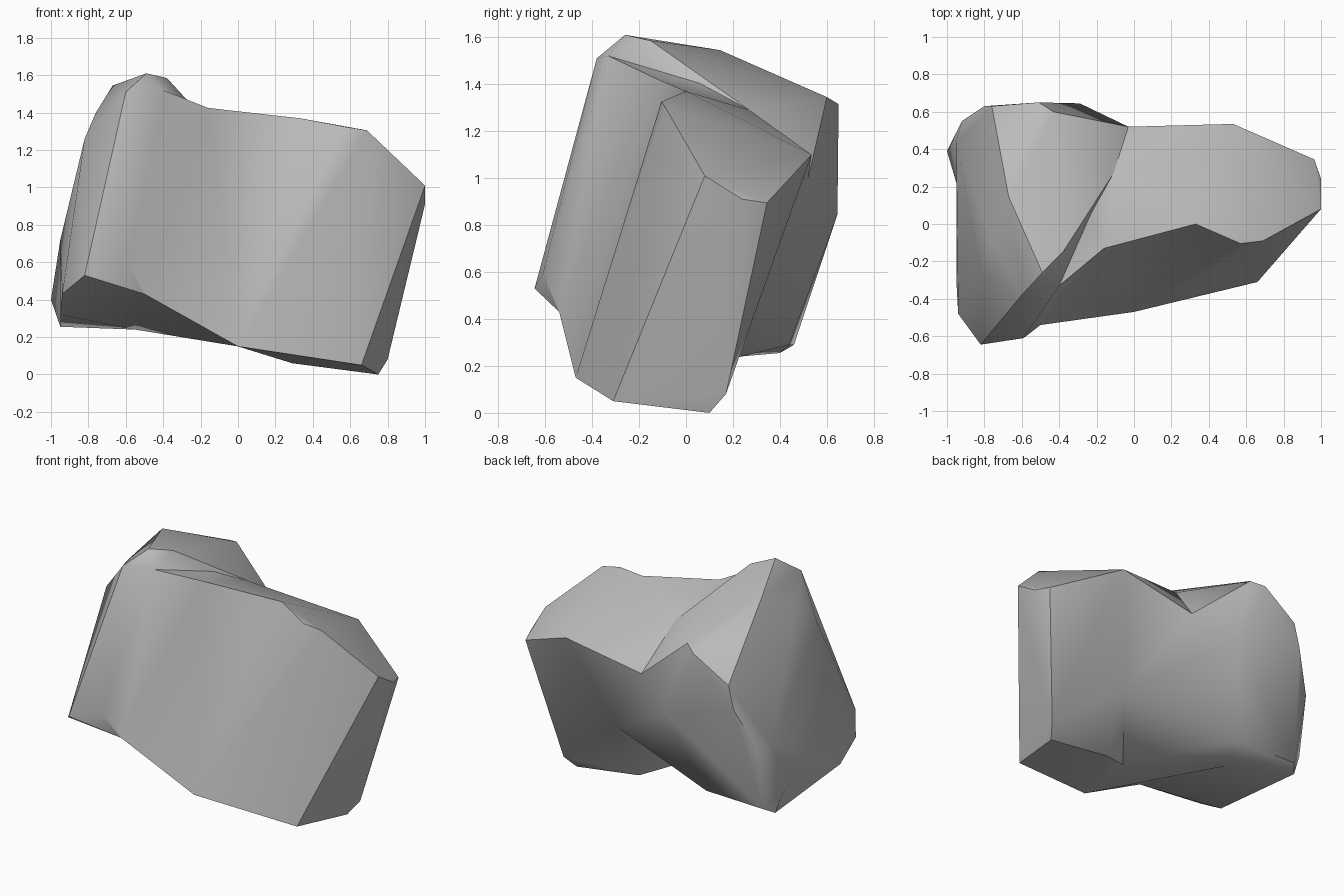
import bpy
import bmesh
import math

default = bpy.data.objects.get("Cube")
if default:
    bpy.data.objects.remove(default, do_unlink=True)

GREY = (0.5, 0.5, 0.5, 1)
stone = bpy.data.materials.new("stone_grey")
stone.use_nodes = True
stone.diffuse_color = GREY
shader = next(n for n in stone.node_tree.nodes if n.type == "BSDF_PRINCIPLED")
shader.inputs["Base Color"].default_value = GREY
shader.inputs["Roughness"].default_value = 0.9

# Corners where neighbouring chunks of the rock meet
seam = {
    "lip": (-.5, -.54, .43), "shoulder": (-.4, -.33, 1.52),
    "saddle": (-.11, .27, 1.29), "saddle_front": (-.16, -.13, 1.425),
    "saddle_back": (-.03, .52, 1), "crest_back": (-.43, .6, 1.345),
    "bulge_back": (-.29, .645, .845), "belly_back": (-.46, .44, .29),
    "belly": (-.55, .23, .24), "keel": (0, -.47, .15),
    "hollow": (.31, .275, .445), "hollow_foot": (.03, -.07, .165),
    "notch": (.33, 0, 1.37), "rear_corner": (.53, .535, 1.1),
    "hip": (-.92, .55, .735), "hip_side": (-.95, .44, .72),
    "heel": (-.9, .46, .29), "heel_side": (-.95, .4, .255),
}

# Corners of the tall head that belong to no other chunk
head_crown = [(-.49, -.26, 1.61), (-.38, -.15, 1.585), (-.6, -.38, 1.51),
              (-.67, .145, 1.545), (-.76, -.1, 1.4), (-.82, -.24, 1.26)]
head_rear = [(-.51, .65, 1.315), (-.76, .63, 1.156), (-.8, .63, 1)]
head_base = [(-.82, -.645, .53), (-.59, -.61, .59), (-.94, -.48, .43),
             (-.95, -.3, .32)]

# Knob low on the side of the head
knob = [(-1, .39, .4), (-.95, .22, .4)]

# Corners of the broad slab at the other end
slab_end = [(.57, -.105, 1.325), (.69, -.09, 1.305), (1, .08, 1.01),
            (1, .24, .91), (.965, .345, .895)]
slab_base = [(.66, -.31, .05), (.75, .1, 0), (.8, .17, .08), (.29, .09, .06)]


def chunk(name, corners, shared):
    """Faceted convex chunk around its own corners and the shared ones."""
    bm = bmesh.new()
    for co in corners + [seam[key] for key in shared.split()]:
        bm.verts.new(co)
    bmesh.ops.convex_hull(bm, input=bm.verts)
    spare = [v for v in bm.verts if not v.link_faces]
    bmesh.ops.delete(bm, geom=spare, context="VERTS")
    bmesh.ops.recalc_face_normals(bm, faces=bm.faces)
    mesh = bpy.data.meshes.new(name)
    bm.to_mesh(mesh)
    bm.free()
    mesh.materials.append(stone)
    obj = bpy.data.objects.new(name, mesh)
    bpy.context.collection.objects.link(obj)
    return obj


rock = chunk("rock", head_crown + head_rear + head_base,
             "lip shoulder saddle crest_back bulge_back belly_back belly "
             "hip hip_side heel heel_side")
others = [
    chunk("rock_knob", knob, "hip hip_side heel heel_side belly_back"),
    chunk("rock_neck", [],
          "lip shoulder saddle saddle_front saddle_back crest_back bulge_back "
          "belly_back belly"),
    chunk("rock_waist", [],
          "lip saddle saddle_front saddle_back bulge_back belly_back belly "
          "keel hollow hollow_foot"),
    chunk("rock_middle", [],
          "saddle saddle_front saddle_back keel hollow hollow_foot notch rear_corner"),
    chunk("rock_slab", slab_end + slab_base,
          "notch rear_corner hollow hollow_foot keel"),
]

# Fuse the chunks into one stone
bpy.ops.object.select_all(action="DESELECT")
bpy.context.view_layer.objects.active = rock
rock.select_set(True)
for other in others:
    fuse = rock.modifiers.new("fuse", "BOOLEAN")
    fuse.operation = "UNION"
    fuse.solver = "EXACT"
    fuse.object = other
    bpy.ops.object.modifier_apply(modifier=fuse.name)
    bpy.data.objects.remove(other, do_unlink=True)

# Soften only the shallow facets
bpy.ops.object.shade_smooth_by_angle(angle=math.radians(36))
